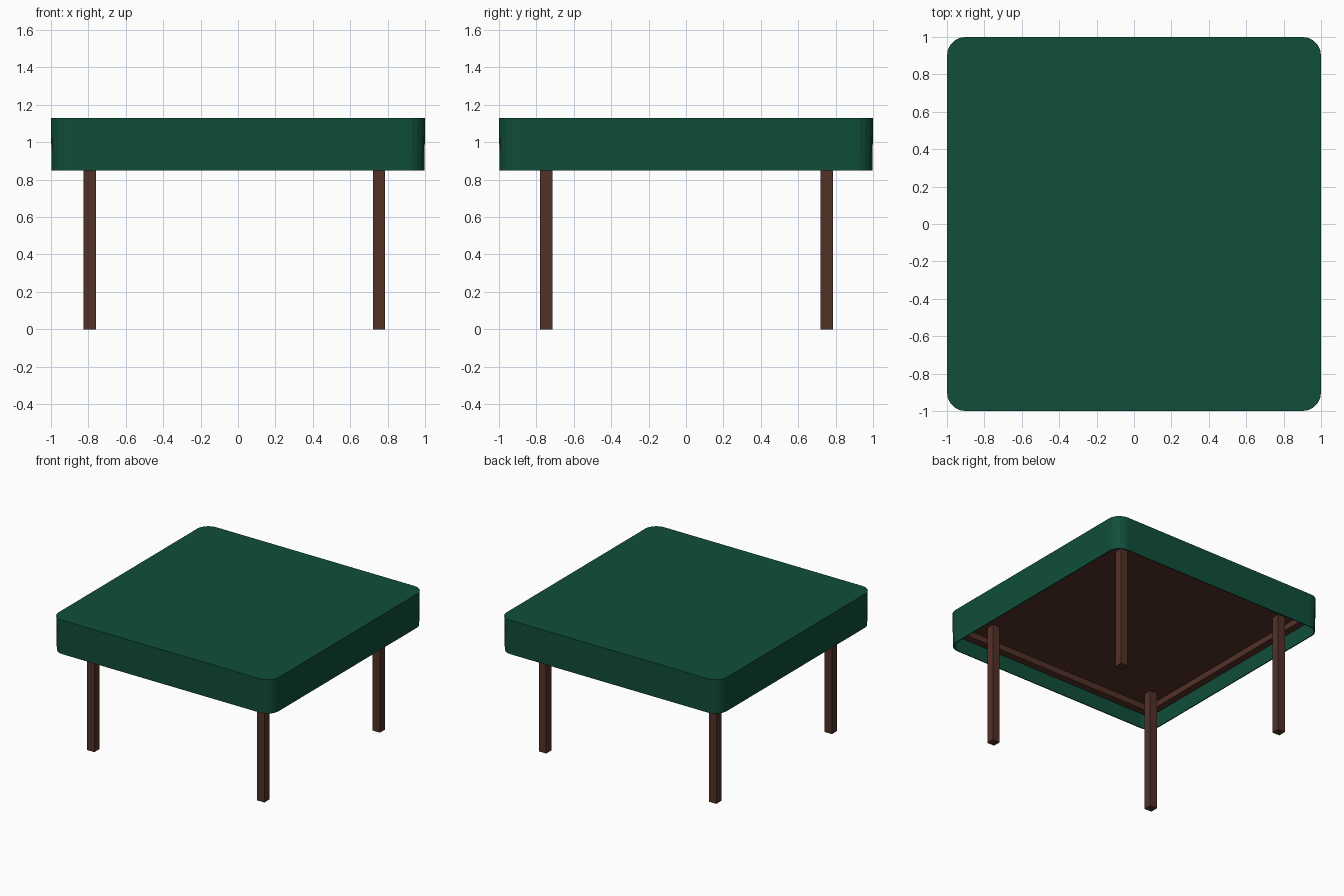
import bpy, bmesh, math

if "Cube" in bpy.data.objects:
    bpy.data.objects.remove(bpy.data.objects["Cube"])


def material(name, color):
    m = bpy.data.materials.new(name)
    m.diffuse_color = (*color, 1)
    m.use_nodes = True
    m.node_tree.nodes["Principled BSDF"].inputs["Base Color"].default_value = m.diffuse_color
    return m


GREEN = material("dark green cloth", (0.0052, 0.0762, 0.0409))
BROWN = material("dark brown wood", (0.0844, 0.0307, 0.0203))


def finish(name, bm, mat):
    bmesh.ops.recalc_face_normals(bm, faces=bm.faces)
    me = bpy.data.meshes.new(name)
    bm.to_mesh(me)
    bm.free()
    me.materials.append(mat)
    ob = bpy.data.objects.new(name, me)
    bpy.context.collection.objects.link(ob)
    return ob


def box(name, x0, x1, y0, y1, z0, z1, mat):
    bm = bmesh.new()
    bmesh.ops.create_cube(bm, size=1)
    for v in bm.verts:
        v.co = ((x0 + x1) / 2 + v.co.x * (x1 - x0),
                (y0 + y1) / 2 + v.co.y * (y1 - y0),
                (z0 + z1) / 2 + v.co.z * (z1 - z0))
    return finish(name, bm, mat)


def ring(bm, half, radius, z, segs=5):
    # square outline with rounded corners
    verts = []
    for q, (sx, sy) in enumerate([(1, 1), (-1, 1), (-1, -1), (1, -1)]):
        for i in range(segs + 1):
            a = math.pi / 2 * (q + i / segs)
            c = half - radius
            verts.append(bm.verts.new((sx * c + radius * math.cos(a),
                                       sy * c + radius * math.sin(a), z)))
    return verts


def loft(name, sections, mat):
    bm = bmesh.new()
    rings = [ring(bm, *s) for s in sections]
    for a, b in zip(rings, rings[1:]):
        n = len(a)
        for i in range(n):
            bm.faces.new((a[i], a[(i + 1) % n], b[(i + 1) % n], b[i]))
    bm.faces.new(rings[0])
    bm.faces.new(rings[-1])
    return finish(name, bm, mat)


# Tablecloth: flat top with a thin hanging skirt, open below
loft("tablecloth", [(1.0, 0.1, 1.13), (0.997, 0.1, 0.85),
                    (0.989, 0.092, 0.85), (0.989, 0.092, 1.12)], GREEN)

# Wooden top under the cloth
loft("table_top", [(0.982, 0.085, 1.0), (0.982, 0.085, 1.115)], BROWN)

# Frame rails below the edge of the top
I, O = 0.90, 0.96
box("front_rail", -O, O, -O, -I, 0.95, 1.0, BROWN)
box("back_rail", -O, O, I, O, 0.95, 1.0, BROWN)
box("left_rail", -O, -I, -I, I, 0.95, 1.0, BROWN)
box("right_rail", I, O, -I, I, 0.95, 1.0, BROWN)

# Square legs
for side, x in (("left", -0.792), ("right", 0.754)):
    for end, y in (("front", -0.748), ("back", 0.752)):
        box(f"{end}_{side}_leg", x - 0.033, x + 0.033,
            y - 0.033, y + 0.033, 0, 1.0, BROWN)
